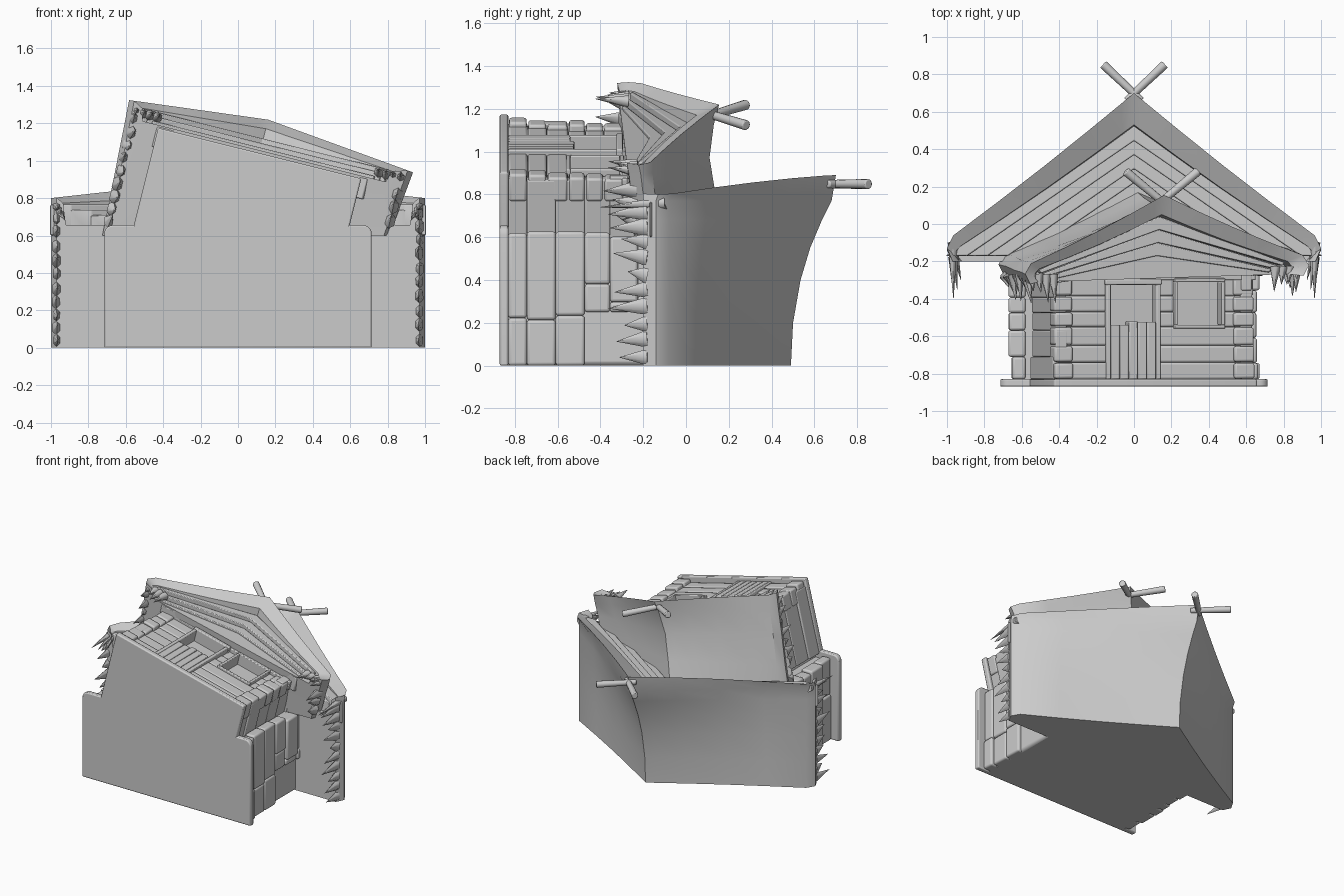
import bpy, bmesh, math, random
from mathutils import Matrix, Vector

if "Cube" in bpy.data.objects:
    bpy.data.objects.remove(bpy.data.objects["Cube"])

random.seed(4)
R = random.uniform
# The hut lies on its back: its height runs along y, its front looks to +z
MAIN = Matrix.Identity(4)
ANG = math.radians(14)
ANNEX = Matrix.Translation((0.115, 0, 1.035)) @ Matrix.Rotation(ANG, 4, 'Y')


def finish(name, bm, M=MAIN, bevel=0, smooth=35, segs=2):
    bmesh.ops.recalc_face_normals(bm, faces=bm.faces)
    me = bpy.data.meshes.new(name)
    bm.to_mesh(me)
    bm.free()
    ob = bpy.data.objects.new(name, me)
    bpy.context.collection.objects.link(ob)
    ob.matrix_world = M
    if bevel:
        mod = ob.modifiers.new("bevel", 'BEVEL')
        mod.width, mod.segments = bevel, segs
    bpy.ops.object.select_all(action='DESELECT')
    ob.select_set(True)
    bpy.context.view_layer.objects.active = ob
    bpy.ops.object.shade_smooth_by_angle(angle=math.radians(smooth))
    return ob


def box(bm, x0, x1, y0, y1, z0, z1):
    c = Vector(((x0 + x1) / 2, (y0 + y1) / 2, (z0 + z1) / 2))
    S = Matrix.Diagonal((x1 - x0, y1 - y0, z1 - z0, 1))
    bmesh.ops.create_cube(bm, size=1, matrix=Matrix.Translation(c) @ S)


def prism(bm, pts, z0, z1):
    lo = [bm.verts.new((x, y, z0)) for x, y in pts]
    hi = [bm.verts.new((x, y, z1)) for x, y in pts]
    n = len(pts)
    bm.faces.new(lo)
    bm.faces.new(hi)
    for i in range(n):
        bm.faces.new((lo[i], lo[(i + 1) % n], hi[(i + 1) % n], hi[i]))


def rod(bm, a, b, r0, r1, sides=10, flat=1):
    a, b = Vector(a), Vector(b)
    d = b - a
    S = Matrix.Translation((a + b) / 2) @ Matrix.Diagonal((flat, 1, 1, 1)) @ \
        d.to_track_quat('Z', 'Y').to_matrix().to_4x4()
    bmesh.ops.create_cone(bm, cap_ends=True, segments=sides, radius1=r0,
                          radius2=r1, depth=d.length, matrix=S)


def roof(name, rows, M):
    """Loft arcs from back to front, then inward to the recessed gable edge."""
    bm = bmesh.new()
    v = [[bm.verts.new(p) for p in row] for row in rows]
    for a, b in zip(v, v[1:]):
        for i in range(len(a) - 1):
            bm.faces.new((a[i], a[i + 1], b[i + 1], b[i]))
    bm.faces.new(v[0])
    bm.faces.new(v[-1])
    # soffit under the eaves, from the back edge to the gable
    bm.faces.new((v[0][0], v[-1][0], v[-1][-1], v[0][-1]))
    for k in (0, -1):
        bm.faces.new([r[k] for r in v])
    return finish(name, bm, M, smooth=38)


def arc(half, ridge, eave, zf, tilt=0, drop=0.11, left=1):
    """Half-section mirrored: eave lip, curl, straight slope, ridge."""
    pts = [(half - 0.03, eave - drop), (half, eave - drop * 0.5), (half - 0.035, eave)]
    for f in (0.25, 0.5, 0.75, 0.93):
        pts.append(((half - 0.035) * (1 - f), eave + (ridge - eave) * f - 0.012 * math.sin(f * math.pi)))
    full = [(-x * left, y) for x, y in pts] + [(0, ridge)] + [(x, y) for x, y in pts[::-1]]
    return [(x, y + tilt * x, zf(x)) for x, y in full]


# Main roof with a ridge that sweeps up to the front
rows = [arc(1.0, r, -0.08, lambda x, z=z: z, drop=.12)
        for z, r in ((0, .49), (.2, .50), (.4, .535), (.55, .58), (.68, .635), (.77, .68))]
rows.append(arc(1.0, .70, -.06, lambda x: .89 - .09 * abs(x) ** 1.3, drop=.14))
rows.append(arc(.965, .53, -.12, lambda x: .82 - .05 * abs(x), drop=.08))
rows.append(arc(.95, .51, -.125, lambda x: .655, drop=.075))
roof("main_roof", rows, MAIN)


# Annex roof, its back cut along the main wall
def back_n(u):
    return (0.6 - 1.035 + u * math.sin(ANG)) / math.cos(ANG)


def front_n(u):
    return .19 - .105 * abs(u)


rows = [arc(.78 + .04 * t, r, e, lambda u, t=t: back_n(u) * (1 - t) + front_n(u) * t, tilt=.03, left=.91)
        for t, r, e in ((0, .18, -.14), (.3, .14, -.15), (.6, .11, -.17), (.85, .13, -.18), (1, .155, -.19))]
rows.append(arc(.74, .05, -.22, lambda u: .14 - .08 * abs(u), tilt=.03, drop=.07, left=.94))
rows.append(arc(.72, .035, -.225, lambda u: .02, tilt=.03, drop=.065, left=.94))
roof("annex_roof", rows, ANNEX)

# Gable boards, chevron bands stepping back towards the wall
bm = bmesh.new()
for k in range(4):
    p, d = .525 - .075 * k, .08
    w = (p + .17) / .69
    v = w - d / .69
    prism(bm, [(0, p), (w, -.17), (v, -.17), (0, p - d), (-v, -.17), (-w, -.17)], .6, .765 - .028 * k)
finish("main_gable_boards", bm, MAIN, .006)
bm = bmesh.new()
for k in range(4):
    a, b, z = .04 - .07 * k, -.03 - .07 * k, .085 - .025 * k
    e0, e1 = -.225 - .018 * k, -.243 - .018 * k
    prism(bm, [(0, a), (.69 - .03 * k, e0 + .02), (.68 - .03 * k, e1 + .02), (0, b),
               (-.65 + .03 * k, e1 - .02), (-.66 + .03 * k, e0 - .02)], -.1, z)
box(bm, -.56, .56, -.30, -.275, -.1, -.03)
finish("annex_gable_boards", bm, ANNEX, .005)

# Crossed ridge poles
for name, M, y, z, r in (("main_ridge_poles", MAIN, .70, .848, .165), ("annex_ridge_poles", ANNEX, .13, .14, .2)):
    bm = bmesh.new()
    for s in (-1, 1):
        rod(bm, (-s * .04, y - .04, z), (s * r, y + r * (.93 if M is MAIN else .76), z), .019, .024, 12)
    finish(name, bm, M, .006)

# Thatch fringe along the eaves
bm = bmesh.new()
for s in (-1, 1):
    z = .04
    while z < .76:
        rod(bm, (s * .97, -.18, z), (s * R(.96, .975), R(-.37, -.26), z + R(-.02, .02)), R(.035, .045), .001, 6, .6)
        z += R(.065, .085)
    for i in range(3):
        rod(bm, (s * .97, -.1, .76), (s * (.965 - .02 * i), -.4 + .05 * i, .74 - .03 * i), .03, .001, 6)
finish("main_thatch_fringe", bm, smooth=60)
bm = bmesh.new()
for s, w in ((-1, .70), (1, .765)):
    n = back_n(s * w) + .08
    y = -.25 + .02 * s
    while n < .06:
        rod(bm, (s * w, y, n), (s * R(w - .03, w), y - R(.06, .16), n + R(-.01, .04)), R(.035, .045), .001, 6, .7)
        n += R(.065, .085)
    for i in range(4):
        rod(bm, (s * (w - .04 * i), y, .06), (s * (w - .01 - .04 * i), y - R(.08, .16), .075), .03, .001, 6)
finish("annex_thatch_fringe", bm, ANNEX, smooth=60)

# House bodies and rounded base slabs
bm = bmesh.new()
box(bm, -.63, .63, -.86, -.15, 0, .6)
finish("main_body", bm, bevel=.02)
bm = bmesh.new()
box(bm, -.51, .51, -.86, -.22, -.6, -.11)
finish("annex_body", bm, ANNEX)
for name, M, w, z0, z1 in (("main_base", MAIN, .715, 0, .655), ("annex_base", ANNEX, .56, -.58, .005)):
    bm = bmesh.new()
    box(bm, -w, w, -.87, -.83, z0, z1)
    side = [e for e in bm.edges if abs(e.verts[0].co.y - e.verts[1].co.y) > .01 and e.verts[0].co.z > z1 - .01]
    bmesh.ops.bevel(bm, geom=side, offset=.045 if M is MAIN else .012, segments=5, affect='EDGES', profile=.5)
    finish(name, bm, M, .008)

# Side wall logs, with varied heights
bm = bmesh.new()
bx = bmesh.new()
for s in (-1, 1):
    y = -.83
    while y < -.2:
        t = min(y + R(.08, .15), -.18)
        cut = R(.2, .4)
        for z0, z1 in ((0, cut), (cut, R(.6, .63))):
            if s > 0 and y > -.55 and z0 == 0:
                z0 = .25
            if z1 > z0:
                xs = sorted((s * .58, s * R(.65, .675)))
                box(bm, *xs, y, t, z0, z1)
        xs = sorted((s * .48, s * R(.53, .555)))
        box(bx, *xs, y, min(t, -.24), -.55, R(-.05, -.02))
        y = t
finish("main_side_logs", bm, MAIN, .014, segs=3)
finish("annex_side_logs", bx, ANNEX, .014, segs=3)

# Front logs around door and window, leaning slightly back
bm = bmesh.new()
ys = [-.83, -.74, -.65, -.55, -.47, -.385, -.29]
for i, (a, b) in enumerate(zip(ys, ys[1:])):
    spans = [(-.54, -.25), (.03, .54)] if i < 3 else [(-.54, -.25), (.03, .12), (.38, .54)]
    for x0, x1 in spans:
        box(bm, x0, x1, a, b, -.14, -.035 - .004 * i + R(-.006, .006))
    for x0, x1 in ((-.55, -.45), (.44, .55)):
        box(bm, x0, x1, a + .004, b - .004, -.14, -.012 - .004 * i + R(-.006, .006))
finish("annex_front_logs", bm, ANNEX, .012, segs=3)

# Door: posts, lintel and lower planked half
bm = bmesh.new()
box(bm, -.265, -.24, -.83, -.3, -.12, -.02)
box(bm, .01, .035, -.83, -.3, -.12, -.02)
box(bm, -.27, .04, -.325, -.295, -.12, -.015)
for i in range(5):
    box(bm, -.24 + .05 * i, -.192 + .05 * i, -.83, -.53 + R(-.01, .01), -.11, -.02)
finish("half_door", bm, ANNEX, .006)

# Window frame
bm = bmesh.new()
for x0, x1, y0, y1 in ((.11, .39, -.56, -.54), (.11, .39, -.31, -.29), (.11, .13, -.54, -.31), (.37, .39, -.54, -.31)):
    box(bm, x0, x1, y0, y1, -.12, -.025)
finish("window_frame", bm, ANNEX, .005)
